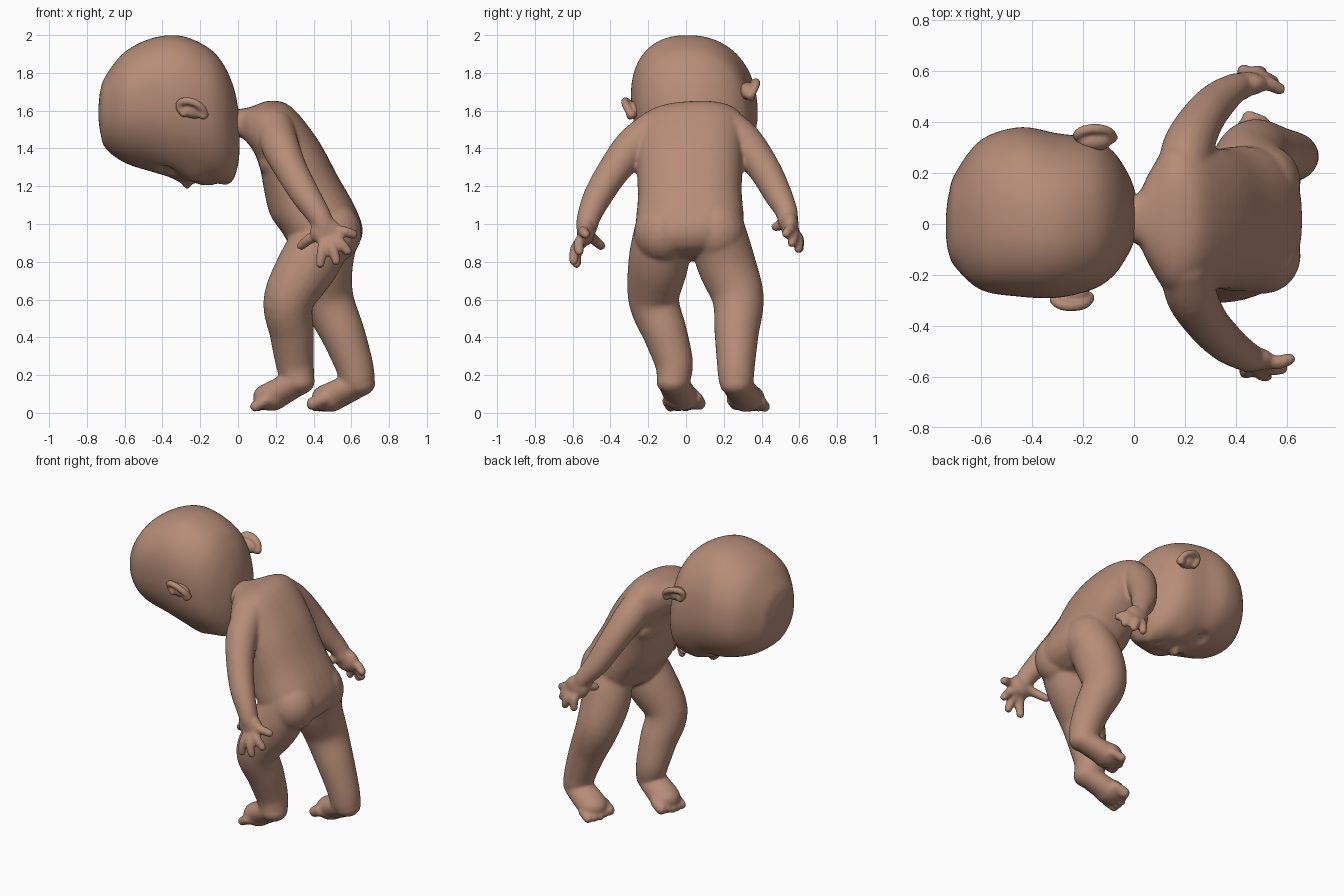
import bpy, bmesh, math
from mathutils import Vector, Matrix

skin = bpy.data.materials.new("warm brown skin")
skin.diffuse_color = (0.47, 0.265, 0.185, 1)


def spline(rows, steps):
    """Catmull-Rom through rows of numbers."""
    out, n = [], len(rows)
    for i in range(n - 1):
        a, b, c, d = (rows[min(max(i + k, 0), n - 1)] for k in (-1, 0, 1, 2))
        for s in range(steps):
            t = s / steps
            out.append([0.5 * (2 * q + (r - p) * t + (2 * p - 5 * q + 4 * r - w) * t * t
                        + (3 * q - p - 3 * r + w) * t ** 3) for p, q, r, w in zip(a, b, c, d)])
    return out + [list(rows[-1])]


def skin_rings(bm, rings):
    """Bridge closed rings of points and cap both ends."""
    vs = [[bm.verts.new(p) for p in ring] for ring in rings]
    n = len(vs[0])
    for a, b in zip(vs, vs[1:]):
        for i in range(n):
            bm.faces.new((a[i], a[(i + 1) % n], b[(i + 1) % n], b[i]))
    bm.faces.new(vs[0][::-1])
    bm.faces.new(vs[-1])


def power(v, p):
    return math.copysign(abs(v) ** p, v)


def section(c, u, v, n, p=1.0):
    ring = []
    for i in range(n):
        a = 2 * math.pi * i / n
        ring.append(c + u * power(math.cos(a), p) + v * power(math.sin(a), p))
    return ring


def ball(bm, c, r, rot=None):
    m = Matrix.Translation(c) @ (rot or Matrix()) @ Matrix.Diagonal((*r, 1))
    bmesh.ops.create_uvsphere(bm, u_segments=20, v_segments=14, radius=1, matrix=m)


def limb(bm, rows, steps=5, n=20, flat=1.0):
    """Round tube through (x, y, z, radius) rows with rounded ends; flat squashes it vertically."""
    pts = spline(rows, steps)
    cs = [Vector(p[:3]) for p in pts]
    rings = []
    for i, p in enumerate(pts):
        t = (cs[min(i + 1, len(cs) - 1)] - cs[max(i - 1, 0)]).normalized()
        u = t.cross(Vector((0.1, 0.2, 1)) if abs(t.z) < 0.8 and flat < 1 else Vector((0, 1, 0.1))).normalized()
        rings.append(section(cs[i], u * p[3], t.cross(u) * p[3] * flat, n))
    skin_rings(bm, rings)
    for p in (pts[0], pts[-1]):
        ball(bm, p[:3], (p[3], p[3], p[3] * flat))


def finish(name, bm, voxel=0, smooth=0):
    bmesh.ops.recalc_face_normals(bm, faces=bm.faces)
    me = bpy.data.meshes.new(name)
    bm.to_mesh(me)
    bm.free()
    me.materials.append(skin)
    me.shade_smooth()
    ob = bpy.data.objects.new(name, me)
    bpy.context.collection.objects.link(ob)
    if voxel:
        rm = ob.modifiers.new("fuse", "REMESH")
        rm.mode, rm.voxel_size, rm.use_smooth_shade = "VOXEL", voxel, True
        sm = ob.modifiers.new("soften", "SMOOTH")
        sm.factor, sm.iterations = 0.5, smooth
    return ob


# Body: torso, arms, hands, legs and feet fused into one skin
bm = bmesh.new()
# torso rows: back x, z, front x, z, half width
torso = [(-0.06, 1.60, -0.06, 1.46, 0.09), (0.02, 1.61, 0.01, 1.46, 0.10), (0.07, 1.62, 0.05, 1.43, 0.18),
         (0.17, 1.65, 0.09, 1.37, 0.28), (0.28, 1.62, 0.12, 1.28, 0.285), (0.42, 1.45, 0.14, 1.17, 0.28),
         (0.53, 1.25, 0.17, 1.05, 0.275), (0.62, 1.09, 0.23, 0.96, 0.285), (0.66, 0.97, 0.28, 0.88, 0.275),
         (0.63, 0.88, 0.33, 0.84, 0.21), (0.55, 0.83, 0.41, 0.80, 0.08)]
rings = []
for bx, bz, fx, fz, w in spline(torso, 5):
    b, f = Vector((bx, 0.02, bz)), Vector((fx, 0.02, fz))
    rings.append(section((b + f) / 2, (b - f) / 2, Vector((0, w, 0.06 * w)), 40, 0.82))
skin_rings(bm, rings)
for y in (-0.125, 0.165):
    ball(bm, (0.505, y, 0.955), (0.15, 0.15, 0.16))       # buttocks
    ball(bm, (0.17, y, 1.33), (0.06, 0.11, 0.08))         # chest

# arms
limb(bm, [(0.20, -0.17, 1.50, 0.10), (0.225, -0.28, 1.41, 0.10), (0.285, -0.385, 1.28, 0.086),
          (0.36, -0.465, 1.15, 0.077), (0.425, -0.51, 1.05, 0.064), (0.455, -0.525, 0.99, 0.058)])
limb(bm, [(0.19, 0.21, 1.52, 0.10), (0.215, 0.31, 1.43, 0.10), (0.27, 0.415, 1.29, 0.086),
          (0.33, 0.485, 1.16, 0.075), (0.39, 0.53, 1.07, 0.060), (0.42, 0.54, 1.02, 0.054)])
# hands: palm centre, then finger tips
hands = [((0.465, -0.53, 0.96), [(0.335, -0.45, 0.885), (0.435, -0.58, 0.79), (0.52, -0.595, 0.805),
                                 (0.58, -0.565, 0.855), (0.61, -0.53, 0.945)]),
         ((0.44, 0.55, 0.99), [(0.355, 0.475, 0.985), (0.43, 0.60, 0.87), (0.50, 0.595, 0.87),
                               (0.545, 0.56, 0.90), (0.57, 0.53, 0.95)])]
for palm, tips in hands:
    c = Vector(palm)
    ball(bm, c, (0.085, 0.048, 0.075))
    for tip in tips:
        t = Vector(tip)
        mid = c.lerp(t, 0.65) + Vector((0, 0.014 * (1 if c.y > 0 else -1), 0.01))
        limb(bm, [(*c.lerp(t, 0.25), 0.03), (*mid, 0.029), (*t, 0.025)], 4, 12)

# legs
limb(bm, [(0.48, -0.12, 0.98, 0.15), (0.38, -0.145, 0.80, 0.16), (0.27, -0.17, 0.60, 0.135),
          (0.285, -0.11, 0.42, 0.117), (0.30, -0.065, 0.27, 0.102), (0.315, -0.065, 0.18, 0.09)], 6, 28)
limb(bm, [(0.50, 0.16, 0.98, 0.15), (0.455, 0.21, 0.80, 0.155), (0.475, 0.275, 0.61, 0.137),
          (0.555, 0.268, 0.42, 0.117), (0.61, 0.265, 0.27, 0.102), (0.63, 0.265, 0.19, 0.095)], 6, 28)
# feet: heel to ball of foot, then a row of toes
for heel, ball_of_foot, drop in (((0.32, -0.07, 0.165), (0.175, -0.025, 0.085), 0.1),
                                 ((0.64, 0.265, 0.155), (0.485, 0.32, 0.08), -0.1)):
    h, b = Vector(heel), Vector(ball_of_foot)
    d = (b - h).normalized()
    limb(bm, [(*h, 0.087), (*h.lerp(b, 0.5), 0.093), (*b, 0.096)], 5, 20, 0.78)
    side = d.cross(Vector((0, 0, 1))).normalized()
    for k in range(5):
        s = (k - 2) * 0.04
        r = 0.036 if k == (0 if h.y > 0 else 4) else 0.029
        tip = b + d * (0.085 - 0.007 * abs(k - 2)) + side * s + Vector((0, 0, -0.01 + drop * s))
        limb(bm, [(*(tip - d * 0.06), r), (*tip, r)], 3, 12)
finish("body", bm, 0.0105, 6)

# Head: rows along the crown-to-neck axis: x, low z, high z, low y, high y
head = [(-0.738, 1.55, 1.63, -0.05, 0.03), (-0.728, 1.48, 1.71, -0.11, 0.11), (-0.70, 1.40, 1.785, -0.17, 0.20),
        (-0.60, 1.325, 1.91, -0.255, 0.33), (-0.45, 1.275, 1.985, -0.28, 0.38), (-0.30, 1.235, 1.995, -0.285, 0.355),
        (-0.16, 1.215, 1.935, -0.255, 0.33), (-0.08, 1.215, 1.85, -0.205, 0.275), (-0.025, 1.24, 1.73, -0.13, 0.19),
        (0.003, 1.33, 1.60, -0.07, 0.12), (0.008, 1.42, 1.53, -0.03, 0.08)]
# face bumps and hollows: x, y offset, size, depth, mirrored
features = [(-0.275, 0, 0.032, 0.040, False), (-0.33, 0, 0.028, 0.008, False), (-0.262, 0.026, 0.018, 0.018, True),
            (-0.37, 0.12, 0.040, -0.045, True), (-0.375, 0.12, 0.018, 0.018, True),
            (-0.23, 0.15, 0.070, 0.018, True), (-0.19, 0, 0.028, 0.012, False), (-0.165, 0.03, 0.018, 0.006, True),
            (-0.14, 0, 0.024, 0.008, False), (-0.105, 0, 0.022, -0.008, False), (-0.06, 0, 0.035, 0.010, False)]
FACE_Y = 0.075
bm = bmesh.new()
rings = []
for x, z0, z1, y0, y1 in spline(head, 12):
    ring = []
    mid = Vector((x, (y0 + y1) / 2, (z0 + z1) / 2))
    for p in section(mid, Vector((0, (y1 - y0) / 2, 0)), Vector((0, 0, (z1 - z0) / 2)), 120, 0.87):
        low = max(0, (mid.z - p.z) / (z1 - z0) * 2)
        p.y = mid.y + (p.y - mid.y) * (1 - 0.12 * low * low) + 0.08 * (1.6 - p.z)
        if p.z < 1.45:
            for fx, fy, size, depth, pair in features:
                for sgn in ((1, -1) if pair else (1,)):
                    q = (p.x - fx) ** 2 + (p.y - FACE_Y - sgn * fy) ** 2
                    p.z -= depth * math.exp(-q / size ** 2)
        ring.append(p)
    rings.append(ring)
skin_rings(bm, rings)
finish("head", bm)

# Ears: curved rim around a shallow bowl
for name, c, s in (("right_ear", Vector((-0.245, -0.295, 1.605)), -1), ("left_ear", Vector((-0.155, 0.345, 1.705)), 1)):
    bm = bmesh.new()
    rim = []
    for k in range(9):
        a = math.radians(-20 + 250 * k / 8)
        lift = max(0, math.sin(a)) * 0.028
        rim.append((c.x + 0.066 * math.cos(a), c.y + s * lift,
                    c.z + 0.042 * math.sin(a) - 0.02 * math.cos(a), 0.021))
    limb(bm, rim, 3, 10)
    ball(bm, c - Vector((0, s * 0.02, 0.0)), (0.07, 0.04, 0.045), Matrix.Rotation(0.25, 4, "Y"))
    ball(bm, c + Vector((0.06, -s * 0.005, -0.025)), (0.032, 0.028, 0.024))
    finish(name, bm, 0.008, 4)
